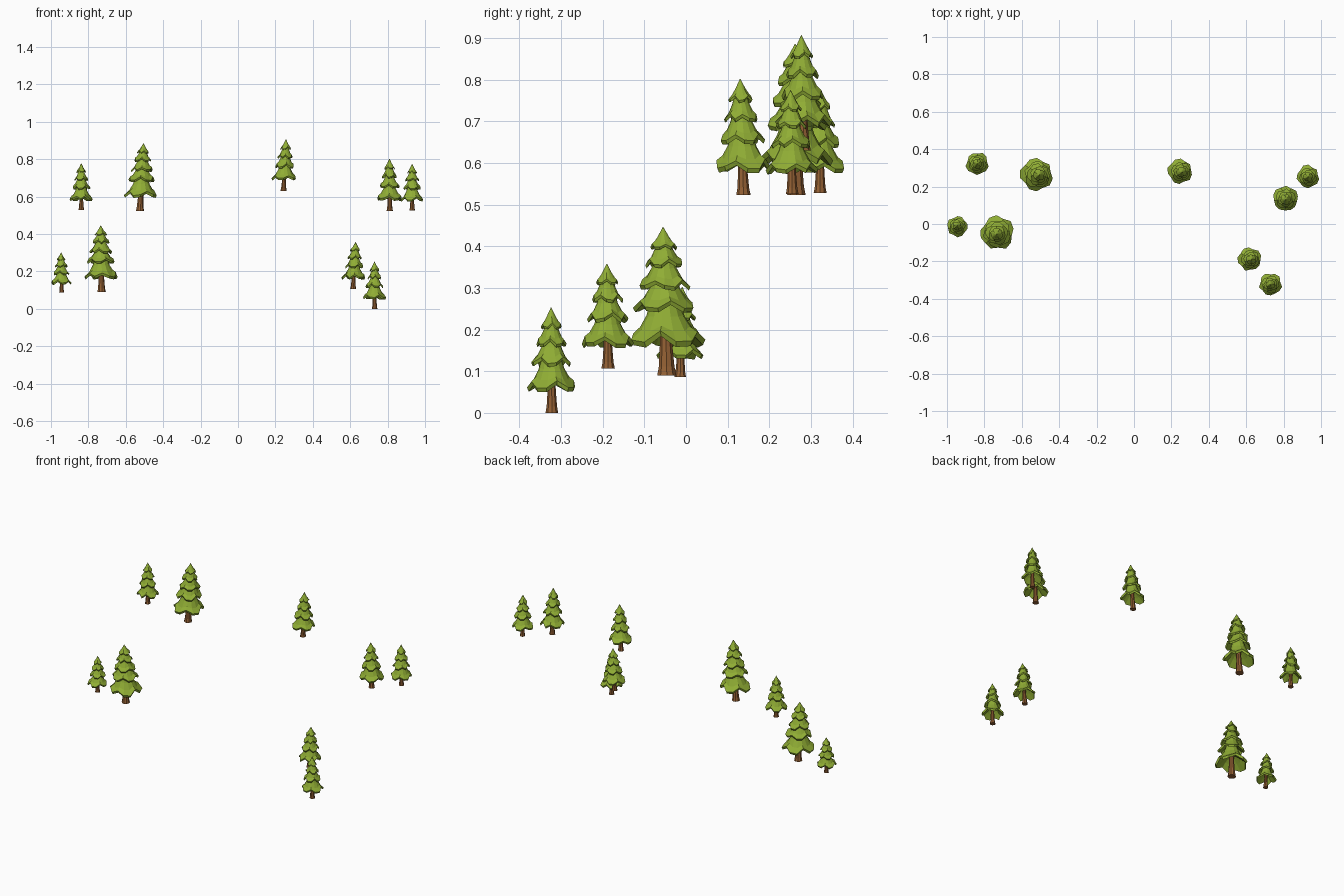
import bpy, bmesh, math, random
from mathutils import Vector

if "Cube" in bpy.data.objects:
    bpy.data.objects.remove(bpy.data.objects["Cube"])

random.seed(4)


def material(name, color):
    m = bpy.data.materials.new(name)
    m.diffuse_color = color
    m.use_nodes = True
    m.node_tree.nodes["Principled BSDF"].inputs["Base Color"].default_value = m.diffuse_color
    return m


LEAF = material("needles", (0.28, 0.42, 0.035, 1))
BARK = material("bark", (0.30, 0.12, 0.035, 1))


def finish(bm, name, mat, loc):
    bmesh.ops.recalc_face_normals(bm, faces=bm.faces)
    mesh = bpy.data.meshes.new(name)
    bm.to_mesh(mesh)
    bm.free()
    mesh.materials.append(mat)
    ob = bpy.data.objects.new(name, mesh)
    ob.location = loc
    bpy.context.collection.objects.link(ob)


def loft(bm, rings):
    """Bridge rings of equal length and cap both ends."""
    rows = [[bm.verts.new(p) for p in ring] for ring in rings]
    n = len(rows[0])
    for a, b in zip(rows, rows[1:]):
        for i in range(n):
            j = (i + 1) % n
            bm.faces.new((a[i], a[j], b[j], b[i]))
    bm.faces.new(rows[0])
    bm.faces.new(rows[-1][::-1])


def axis(lean, h, z):
    """Centre of the slightly leaning tree at height z."""
    t = z / h
    return Vector((lean[0] * t, lean[1] * t, z))


def trunk(name, loc, h, r, lean):
    bm = bmesh.new()
    rings = []
    for f, k in ((0, 0.25), (0.06, 0.205), (0.2, 0.165), (0.6, 0.1), (0.8, 0.05)):
        c = axis(lean, h, f * h)
        rings.append([c + Vector((math.cos(a), math.sin(a), 0)) * r * k
                      for a in (math.tau * i / 9 for i in range(9))])
    loft(bm, rings)
    finish(bm, name, BARK, loc)


def crown(name, loc, h, r, lean, tiers):
    bm = bmesh.new()
    n = 14
    for f_top, f_low, k in tiers:
        R, zt, zl = r * k, f_top * h, f_low * h
        drop = zt - zl
        turn = random.uniform(0, math.tau)
        # Scalloped hem: pairs of low wide points split by raised notches
        hem = [(1.0 if i % 3 else 0.88) * random.uniform(0.95, 1.03) for i in range(n)]
        lift = [(0.0 if i % 3 else 0.16) + random.uniform(0, 0.06) for i in range(n)]
        tip = 0.02 if f_top >= 1 else 0.30
        profile = ((tip, 0.0, 0), (0.5 if tip > .1 else .42, 0.42, 0.1),
                   (0.72, 0.7, 0.5), (1.0, 0.9, 1), (0.93, 1.0, 1),
                   (0.55, 0.72, 0.4), (0.2, 0.5, 0))
        rings = []
        for rad, down, w in profile:
            c = axis(lean, h, zt - drop * down)
            ring = []
            for i in range(n):
                a = turn + math.tau * i / n
                q = R * rad * (1 + (hem[i] - 1) * w)
                ring.append(c + Vector((q * math.cos(a), q * math.sin(a), drop * lift[i] * w)))
            rings.append(ring)
        loft(bm, rings)
    finish(bm, name, LEAF, loc)


# Tier: top height, hem height, hem radius (fractions of the tree)
FOUR = ((1.0, 0.79, 0.42), (0.90, 0.62, 0.60), (0.76, 0.43, 0.78), (0.58, 0.19, 1.0))
FIVE = ((1.0, 0.84, 0.36), (0.93, 0.72, 0.50), (0.83, 0.57, 0.67),
        (0.70, 0.42, 0.81), (0.55, 0.185, 1.0))

# x, y, base z, height, crown radius, lean x, lean y, tiers
TREES = (
    (-0.838, 0.322, 0.528, 0.250, 0.063, 0.000, 0.000, FOUR),
    (-0.525, 0.265, 0.523, 0.363, 0.090, 0.020, -0.003, FIVE),
    (-0.943, -0.014, 0.086, 0.216, 0.057, -0.003, 0.005, FOUR),
    (-0.730, -0.046, 0.090, 0.356, 0.093, -0.004, -0.009, FIVE),
    (0.243, 0.283, 0.630, 0.277, 0.068, 0.014, -0.006, FOUR),
    (0.811, 0.138, 0.523, 0.279, 0.070, -0.001, -0.008, FOUR),
    (0.931, 0.255, 0.525, 0.250, 0.062, 0.000, -0.004, FOUR),
    (0.615, -0.187, 0.107, 0.251, 0.065, 0.014, -0.003, FOUR),
    (0.730, -0.322, 0.000, 0.253, 0.062, 0.000, -0.002, FOUR),
)

for i, (x, y, z, h, r, lx, ly, tiers) in enumerate(TREES, 1):
    trunk(f"trunk_{i}", (x, y, z), h, r, (lx, ly))
    crown(f"crown_{i}", (x, y, z), h, r, (lx, ly), tiers)
